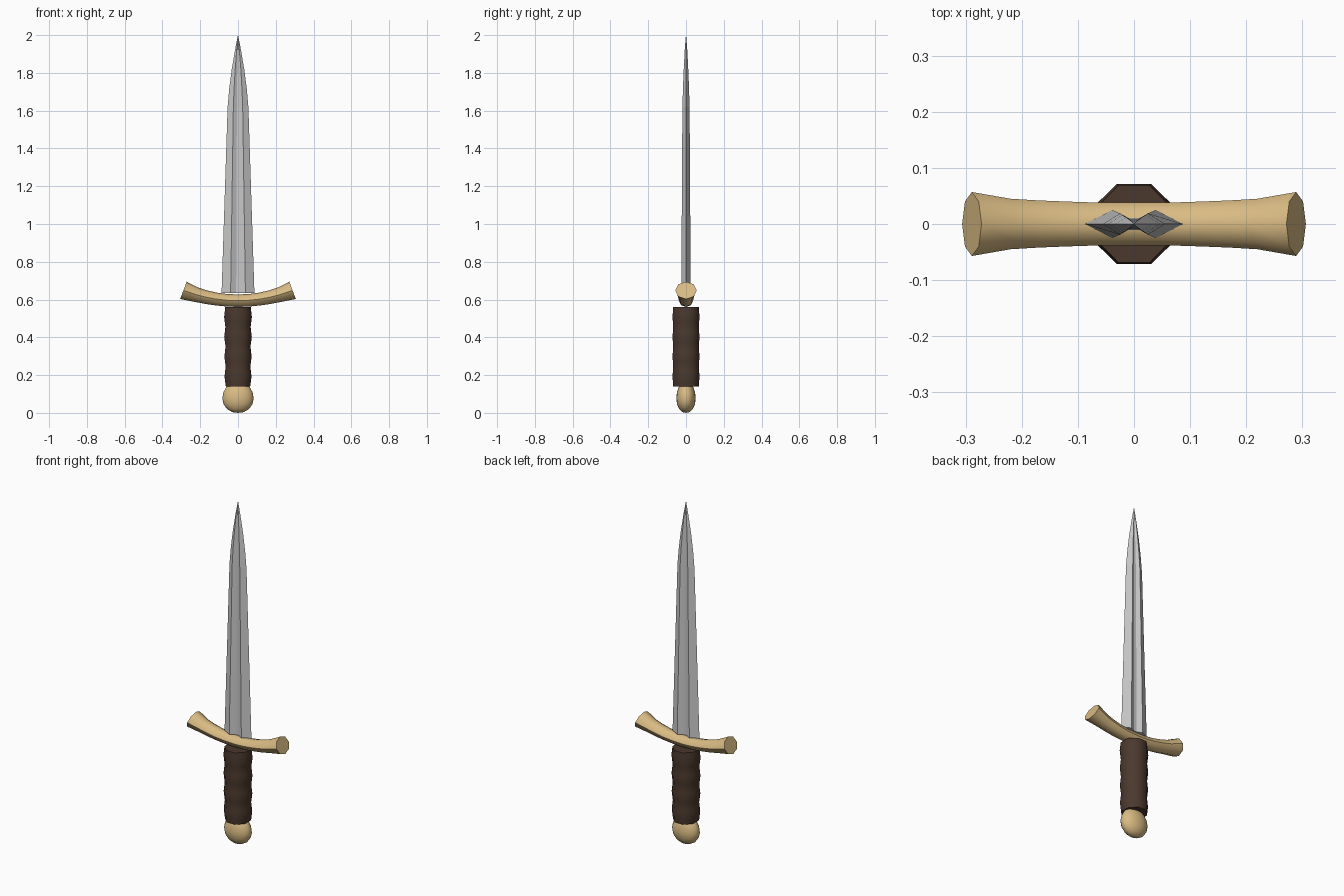
import bpy, bmesh, math

if "Cube" in bpy.data.objects:
    bpy.data.objects.remove(bpy.data.objects["Cube"])


def material(name, rgb):
    m = bpy.data.materials.new(name)
    m.diffuse_color = (*rgb, 1)
    m.use_nodes = True
    m.node_tree.nodes["Principled BSDF"].inputs["Base Color"].default_value = m.diffuse_color
    return m


def loft(name, rings, mat=None, smooth_angle=None):
    """Skin a list of equal-length closed rings and cap both ends."""
    bm = bmesh.new()
    loops = [[bm.verts.new(p) for p in ring] for ring in rings]
    n = len(loops[0])
    for a, b in zip(loops, loops[1:]):
        for i in range(n):
            j = (i + 1) % n
            bm.faces.new((a[i], a[j], b[j], b[i]))
    bm.faces.new(loops[0][::-1])
    bm.faces.new(loops[-1])
    bmesh.ops.remove_doubles(bm, verts=bm.verts, dist=1e-5)
    bmesh.ops.recalc_face_normals(bm, faces=bm.faces)
    mesh = bpy.data.meshes.new(name)
    bm.to_mesh(mesh)
    bm.free()
    ob = bpy.data.objects.new(name, mesh)
    bpy.context.collection.objects.link(ob)
    if mat:
        mesh.materials.append(mat)
    if smooth_angle:
        bpy.ops.object.select_all(action='DESELECT')
        ob.select_set(True)
        bpy.context.view_layer.objects.active = ob
        bpy.ops.object.shade_smooth_by_angle(angle=math.radians(smooth_angle))
    return ob


def ellipse(rx, ry, z, n, start=0.0):
    return [(rx * math.cos(start + math.tau * i / n),
             ry * math.sin(start + math.tau * i / n), z) for i in range(n)]


brass = material("brass", (0.70, 0.50, 0.23))
leather = material("leather", (0.07, 0.04, 0.027))

# Blade: two ridges with a fuller between; rows are z, half width, half thickness
half = [(1, 0), (0.45, 1), (0.11, 0.42), (-0.11, 0.42), (-0.45, 1), (-1, 0)]
section = half + [(x, -y) for x, y in half[-2:0:-1]]
blade_rows = [(0.635, 0.087, 0.025), (1.62, 0.055, 0.019), (1.72, 0.046, 0.016),
              (1.82, 0.033, 0.012), (1.92, 0.016, 0.007), (2.0, 0.0005, 0.0005)]
loft("blade", [[(x * w, y * t, z) for x, y in section] for z, w, t in blade_rows])

# Crossguard: octagonal bar swept along an upward curve, flaring at the ends
right = [(0, 0.038, 0.033), (0.06, 0.038, 0.033), (0.12, 0.040, 0.034),
         (0.17, 0.042, 0.036), (0.22, 0.045, 0.039), (0.289, 0.057, 0.049)]
stations = [(-x, w, h) for x, w, h in right[:0:-1]] + right
rings = []
for x, w, h in stations:
    z = 0.594 + 0.055 * (x / 0.29) ** 2
    tilt = math.atan(2 * 0.055 * x / 0.29 ** 2)
    rings.append([(x - math.sin(tilt) * v, u, z + math.cos(tilt) * v)
                  for u, v, _ in ellipse(w, h, 0, 8)])
loft("crossguard", rings, brass, 50)

# Grip: octagonal handle with four shallow finger swells
rings = []
steps = 16
for i in range(steps + 1):
    t = i / steps
    swell = math.sin(math.pi * 4 * t) ** 2
    r = (0.070 + 0.007 * swell + 0.003 * t) / 1.0
    rings.append(ellipse(r, 0.074 + 0.003 * swell, 0.14 + 0.42 * t, 8, math.pi / 8))
loft("grip", rings, leather, 50)

# Pommel: rounded knob, flattened front to back
profile = [(0.0005, 0), (0.03, 0.004), (0.058, 0.02), (0.077, 0.047), (0.083, 0.077),
           (0.078, 0.107), (0.064, 0.134), (0.05, 0.15)]
loft("pommel", [ellipse(r, r * 0.62, z, 20) for r, z in profile], brass, 50)
